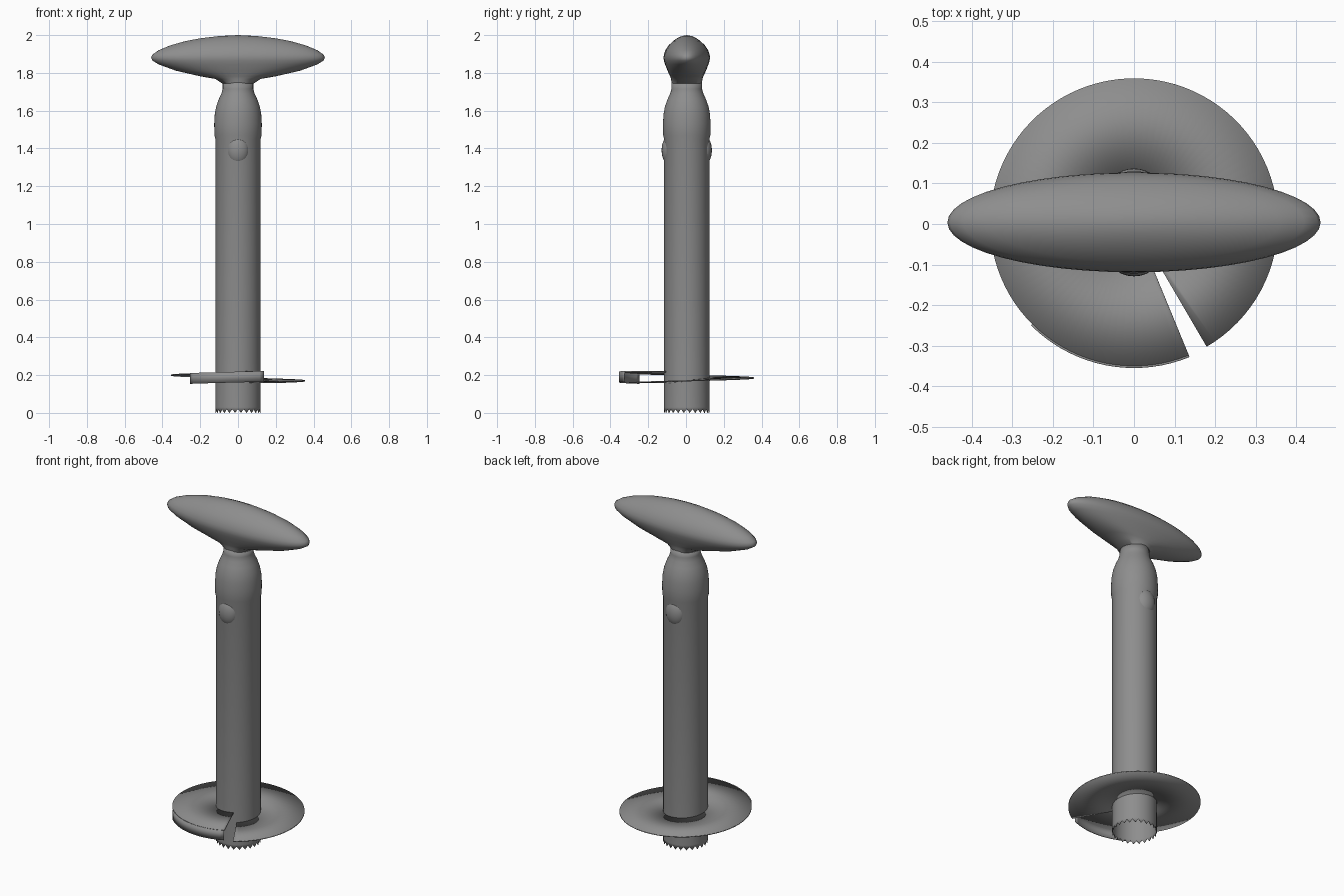
import bpy, bmesh
from math import sin, cos, pi, radians

cube = bpy.data.objects.get("Cube")
if cube:
    bpy.data.objects.remove(cube, do_unlink=True)

CY = 0.004      # small offset of the axis in y
SEG = 48

steel = bpy.data.materials.new("grey steel")
steel.use_nodes = True
grey = (0.27, 0.27, 0.27, 1)
steel.diffuse_color = grey
steel.node_tree.nodes["Principled BSDF"].inputs["Base Color"].default_value = grey


def finish(bm, name, thickness=0, angle=35):
    bmesh.ops.recalc_face_normals(bm, faces=bm.faces)
    mesh = bpy.data.meshes.new(name)
    bm.to_mesh(mesh)
    bm.free()
    ob = bpy.data.objects.new(name, mesh)
    bpy.context.collection.objects.link(ob)
    ob.location.y = CY
    mesh.materials.append(steel)
    if thickness:
        mod = ob.modifiers.new("wall", 'SOLIDIFY')
        mod.thickness = thickness
        mod.offset = -1
    bpy.ops.object.select_all(action='DESELECT')
    ob.select_set(True)
    bpy.context.view_layer.objects.active = ob
    bpy.ops.object.shade_smooth_by_angle(angle=radians(angle))
    return ob


def bridge(bm, a, b, closed):
    n = len(a)
    for i in range(n if closed else n - 1):
        j = (i + 1) % n
        bm.faces.new((a[i], a[j], b[j], b[i]))


def loft(bm, sections):
    """Skin elliptical sections (rx, ry, z), returning the rings."""
    rings = []
    for rx, ry, z in sections:
        rings.append([bm.verts.new((rx * cos(2 * pi * i / SEG), ry * sin(2 * pi * i / SEG), z))
                      for i in range(SEG)])
    for a, b in zip(rings, rings[1:]):
        bridge(bm, a, b, True)
    return rings


# Hollow tube with shoulder, neck and a toothed lower rim
bm = bmesh.new()
tube = [(0.12, 0), (0.12, 0.03), (0.12, 1.45), (0.125, 1.47), (0.126, 1.53), (0.123, 1.58),
        (0.116, 1.62), (0.102, 1.66), (0.088, 1.69), (0.081, 1.715), (0.081, 1.75)]
rings = loft(bm, [(r, r, z) for r, z in tube])
for v in rings[0][::2]:
    v.co.z = 0.02
finish(bm, "tube", 0.003)

# Flattened oval head flowing out of the neck
bm = bmesh.new()
head = [(0.085, 0.08, 1.745), (0.12, 0.083, 1.768), (0.2, 0.088, 1.782), (0.33, 0.102, 1.812),
        (0.42, 0.115, 1.845), (0.453, 0.121, 1.865), (0.46, 0.123, 1.88), (0.453, 0.121, 1.897),
        (0.42, 0.113, 1.92), (0.36, 0.097, 1.945), (0.28, 0.073, 1.968), (0.2, 0.052, 1.983),
        (0.1, 0.027, 1.995)]
rings = loft(bm, head)
tip = bm.verts.new((0, 0, 2))
for i in range(SEG):
    bm.faces.new((rings[-1][i], rings[-1][(i + 1) % SEG], tip))
bm.faces.new(rings[0][::-1])
finish(bm, "head", angle=50)

# Rounded bumps on the front and back of the tube
for name, side in (("front_bump", -1), ("back_bump", 1)):
    bm = bmesh.new()
    bmesh.ops.create_uvsphere(bm, u_segments=24, v_segments=16, radius=1)
    bmesh.ops.scale(bm, verts=bm.verts, vec=(0.06, 0.045, 0.08))
    bmesh.ops.translate(bm, verts=bm.verts, vec=(0, side * 0.088, 1.39))
    finish(bm, name)

# Helical blade: one nearly full turn around the tube
START, END, SKIRT = -59.7, 292.4, 225


def helix_z(deg):
    return 0.163 + 0.058 * (deg - START) / (END - START)


def sweep(bm, first, last, steps, inner, outer):
    """Sweep a two-point section (radius, height) along the helix."""
    rows = ([], [])
    for i in range(steps + 1):
        deg = first + (last - first) * i / steps
        t = radians(deg)
        for row, (r, h) in zip(rows, (inner, outer)):
            row.append(bm.verts.new((r * cos(t), r * sin(t), helix_z(deg) + h)))
    bridge(bm, rows[0], rows[1], False)


bm = bmesh.new()
sweep(bm, START, END, 90, (0.117, 0), (0.355, 0))
finish(bm, "helical_blade", 0.006)

# Curved skirt hanging from the upper end of the blade
bm = bmesh.new()
sweep(bm, SKIRT, END, 18, (0.359, -0.056), (0.359, 0.001))
finish(bm, "blade_skirt", 0.005)
